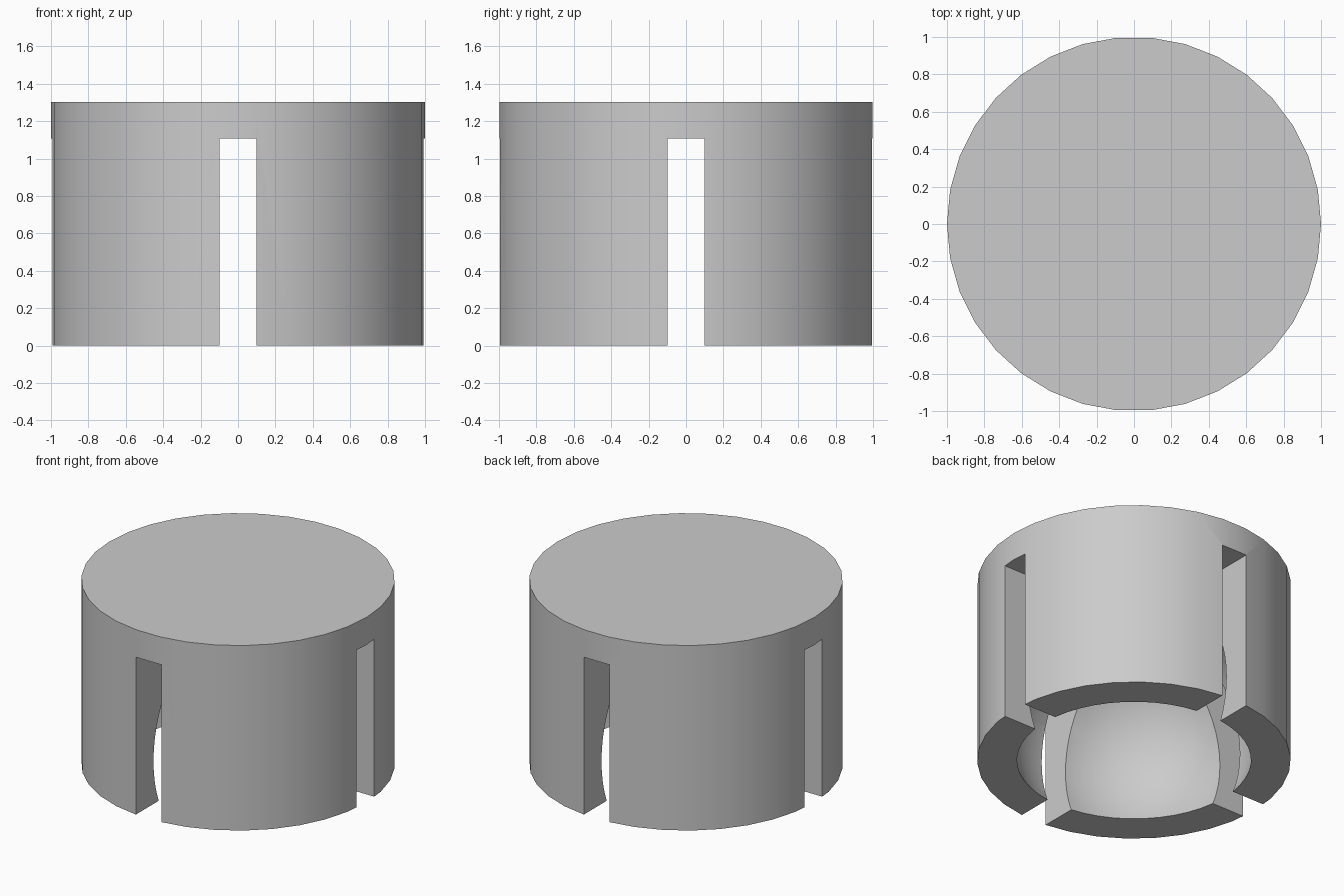
import bpy
from math import radians

old = bpy.data.objects.get("Cube")
if old:
    bpy.data.objects.remove(old, do_unlink=True)

HEIGHT = 1.302
BALL_R = 0.805
BALL_Z = 0.3
SLOT_TOP = 1.108
SLOT_W = 0.198

grey = bpy.data.materials.new("light grey")
grey.use_nodes = True
colour = (0.6, 0.6, 0.6, 1)
grey.diffuse_color = colour
grey.node_tree.nodes["Principled BSDF"].inputs["Base Color"].default_value = colour

# Cylindrical body, with a corner pointing along x
bpy.ops.mesh.primitive_cylinder_add(vertices=34, radius=1, depth=HEIGHT,
                                    location=(0, 0, HEIGHT / 2),
                                    rotation=(0, 0, radians(90)))
body = bpy.context.object
body.name = "socket_body"
bpy.ops.object.transform_apply(location=True, rotation=True, scale=True)
body.data.materials.append(grey)

cutters = []


def add_cutter(name):
    cutter = bpy.context.object
    cutter.name = name
    cutter.hide_render = True
    cutter.data.materials.append(grey)
    cutters.append(cutter)


# Spherical hollow, open at the bottom
bpy.ops.mesh.primitive_uv_sphere_add(segments=48, ring_count=32, radius=BALL_R,
                                     location=(0, 0, BALL_Z))
add_cutter("ball_cutter")

# Two crossing slots that split the wall into four legs
for name, size in (("slot_cutter_x", (3, SLOT_W)), ("slot_cutter_y", (SLOT_W, 3))):
    bpy.ops.mesh.primitive_cube_add(size=1, location=(0, 0, SLOT_TOP - 1))
    bpy.context.object.scale = (*size, 2)
    bpy.ops.object.transform_apply(location=False, rotation=False, scale=True)
    add_cutter(name)

# Cut the body, then remove the cutters
bpy.ops.object.select_all(action="DESELECT")
body.select_set(True)
bpy.context.view_layer.objects.active = body
for cutter in cutters:
    mod = body.modifiers.new(cutter.name, "BOOLEAN")
    mod.operation = "DIFFERENCE"
    mod.solver = "EXACT"
    mod.object = cutter
    bpy.ops.object.modifier_apply(modifier=mod.name)
for cutter in cutters:
    bpy.data.objects.remove(cutter, do_unlink=True)

# Smooth curved walls, crisp slot and rim edges
bpy.ops.object.shade_smooth_by_angle(angle=radians(30))
